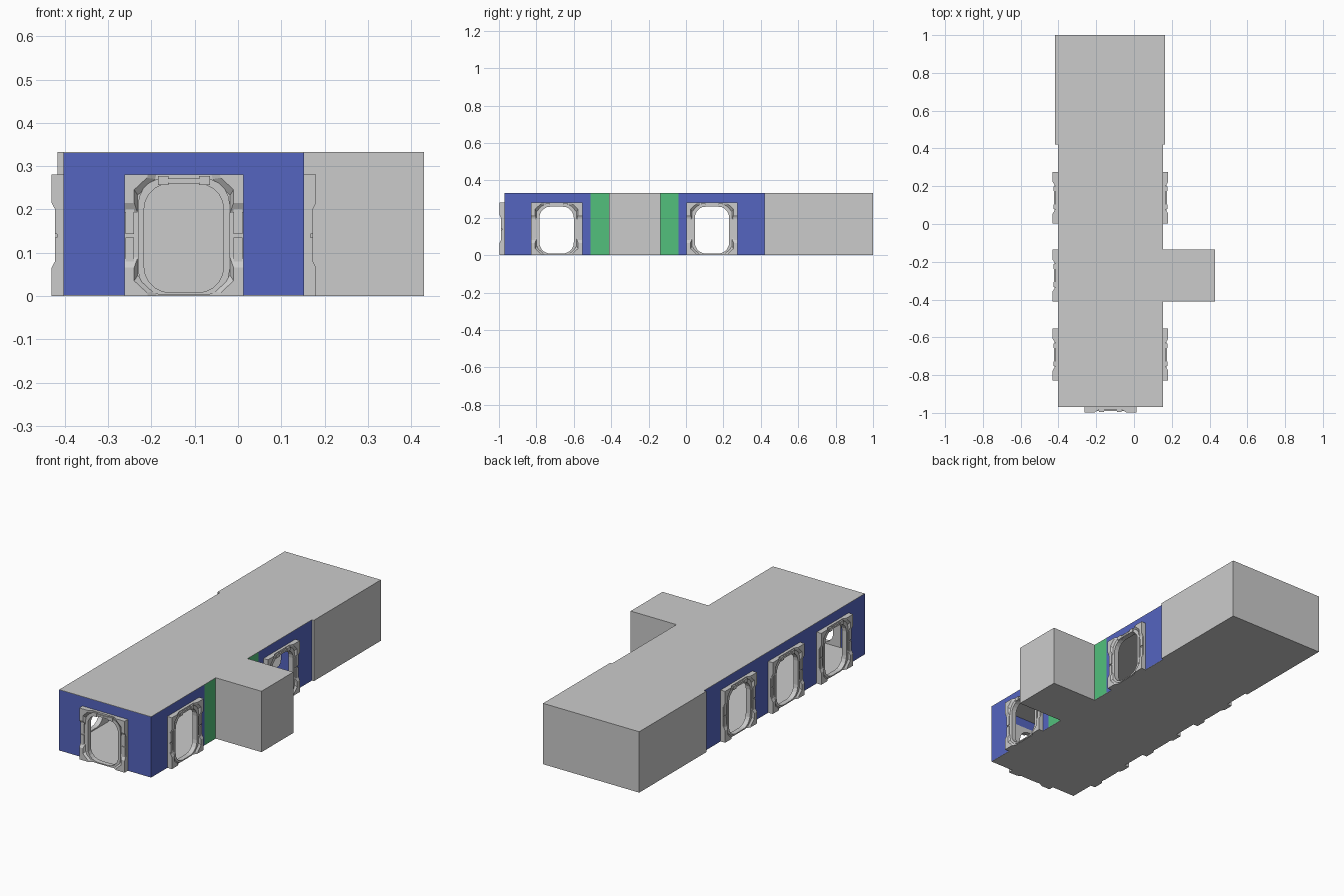
import bpy, bmesh, math
from mathutils import Matrix, Vector

cube = bpy.data.objects.get("Cube")
if cube:
    bpy.data.objects.remove(cube, do_unlink=True)


def material(name, rgb):
    m = bpy.data.materials.new(name)
    m.use_nodes = True
    m.diffuse_color = (*rgb, 1)
    bsdf = m.node_tree.nodes["Principled BSDF"]
    bsdf.inputs["Base Color"].default_value = (*rgb, 1)
    bsdf.inputs["Roughness"].default_value = 0.8
    return m


GREY = material("light grey", (0.6, 0.6, 0.6))
BLUE = material("blue", (0.09, 0.13, 0.53))
GREEN = material("green", (0.085, 0.53, 0.2))
HEIGHT = 0.333


def add_object(name, mesh, mat, matrix=None):
    ob = bpy.data.objects.new(name, mesh)
    if not mesh.materials:
        mesh.materials.append(mat)
    if matrix:
        ob.matrix_world = matrix
    bpy.context.collection.objects.link(ob)
    return ob


def finish(bm, name):
    bmesh.ops.remove_doubles(bm, verts=bm.verts, dist=1e-5)
    bmesh.ops.recalc_face_normals(bm, faces=bm.faces)
    mesh = bpy.data.meshes.new(name)
    bm.to_mesh(mesh)
    bm.free()
    return mesh


def add_box(bm, lo, hi):
    lo, hi = Vector(lo), Vector(hi)
    mat = Matrix.Translation((lo + hi) / 2) @ Matrix.Diagonal((*(hi - lo), 1))
    bmesh.ops.create_cube(bm, size=1, matrix=mat)


def box(name, lo, hi, mat):
    bm = bmesh.new()
    add_box(bm, lo, hi)
    return add_object(name, finish(bm, name), mat)


def rounded(u0, u1, w0, w1, r, steps=5):
    """Rounded rectangle; a radius of zero gives matching points on sharp corners."""
    pts = []
    corners = ((u1 - r, w1 - r), (u0 + r, w1 - r), (u0 + r, w0 + r), (u1 - r, w0 + r))
    for i, (cu, cw) in enumerate(corners):
        for k in range(steps + 1):
            a = math.pi / 2 * (i + k / steps)
            pts.append((cu + r * math.cos(a), cw + r * math.sin(a)))
    return pts


def add_ring(bm, outer, inner, d0, d1):
    """Flat frame between two loops, from depth d0 to depth d1."""
    loops = [[bm.verts.new((u, w, d)) for u, w in pts]
             for pts, d in ((outer, d0), (outer, d1), (inner, d1), (inner, d0))]
    n = len(outer)
    for a, b in zip(loops, loops[1:] + loops[:1]):
        for i in range(n):
            j = (i + 1) % n
            bm.faces.new((a[i], a[j], b[j], b[i]))


def add_taper(bm, pts, anchor, shrink, d0, d1):
    """Prism whose outer face is drawn in towards an anchor point."""
    base = [bm.verts.new((u, w, d0)) for u, w in pts]
    top = [bm.verts.new((anchor[0] + (u - anchor[0]) * shrink,
                         anchor[1] + (w - anchor[1]) * shrink, d1)) for u, w in pts]
    bm.faces.new(base)
    bm.faces.new(top)
    for i in range(len(pts)):
        j = (i + 1) % len(pts)
        bm.faces.new((base[i], base[j], top[j], top[i]))


# Door frame in local axes: u across, w up, d outward
DW, DH = 0.1375, 0.281


def door_mesh():
    bm = bmesh.new()
    opening = rounded(-0.092, 0.092, 0.008, 0.26, 0.06)
    add_ring(bm, rounded(-DW, DW, 0, DH, 0), opening, -0.008, 0.015)
    # raised lip around the opening
    add_ring(bm, rounded(-0.106, 0.106, 0.002, 0.272, 0.06), opening, 0.014, 0.019)
    gusset = ((DW, DH), (0.062, DH), (0.065, 0.27), (0.106, 0.232), (0.106, 0.19), (DW, 0.19))
    for side in (-1, 1):
        # thick tapered corners
        for flip in (False, True):
            pts = [(side * u, DH - w if flip else w) for u, w in gusset]
            add_taper(bm, pts, pts[0], 0.72, 0.014, 0.0275)
        # paired side pads
        for w0, w1 in ((0.05, 0.135), (0.143, 0.228)):
            u = side * 0.125
            add_box(bm, (u - 0.01, w0, 0.014), (u + 0.01, w1, 0.02))
        # lintel hinge lugs
        add_box(bm, (side * 0.035, 0.257, 0.01), (side * 0.06, 0.277, 0.024))
    # lintel bar
    add_box(bm, (-0.06, 0.262, 0.01), (0.06, 0.271, 0.021))
    return finish(bm, "door_frame")


DOOR = door_mesh()


def facing(x, y, normal):
    """Places local (u, w, d) on a wall with the given outward normal."""
    n, up = Vector(normal), Vector((0, 0, 1))
    u = up.cross(n)
    m = Matrix((u, up, n)).transposed().to_4x4()
    m.translation = (x, y, 0)
    return m


def wall(name, x, y, normal, u0, u1, mat, door=True):
    """Wall panel with a doorway at its origin."""
    bm = bmesh.new()
    add_ring(bm, rounded(u0, u1, 0.002, HEIGHT - 0.002, 0),
             rounded(-0.094, 0.094, 0.007, 0.262, 0.06), -0.006, 0)
    m = facing(x, y, normal)
    add_object(name, finish(bm, name), mat, m)
    if door:
        add_object(name + "_door", DOOR, GREY, m)


# Main hall: floor, roof and end walls
X0, X1, Y0, Y1 = -0.403, 0.153, -0.97, 0.42
box("floor", (X0, Y0, 0), (X1, Y1, 0.002), GREY)
box("roof", (X0, Y0, HEIGHT - 0.002), (X1, Y1, HEIGHT), GREY)
CX = (X0 + X1) / 2
HW = (X1 - X0) / 2
wall("front_wall", CX, Y0, (0, -1, 0), -HW, HW, BLUE)
wall("back_wall", CX, Y1, (0, 1, 0), -HW, HW, BLUE, door=False)

# Side walls in three bays
bays = (("front", Y0, -0.51, -0.692), ("middle", -0.51, -0.04, -0.273), ("rear", -0.04, Y1, 0.139))
for label, a, b, c in bays:
    annex_bay = label == "middle"
    wall(label + "_right_wall", X0, c, (-1, 0, 0), c - b, c - a, BLUE)
    wall(label + "_left_wall", X1, c, (1, 0, 0), a - c, b - c,
         GREEN if annex_bay else BLUE, door=not annex_bay)

# Closed blocks joined to the hall
box("rear_block", (-0.417, Y1, 0), (0.165, 1, HEIGHT), GREY)
box("side_block", (X1, -0.411, 0), (0.43, -0.136, HEIGHT), GREY)
